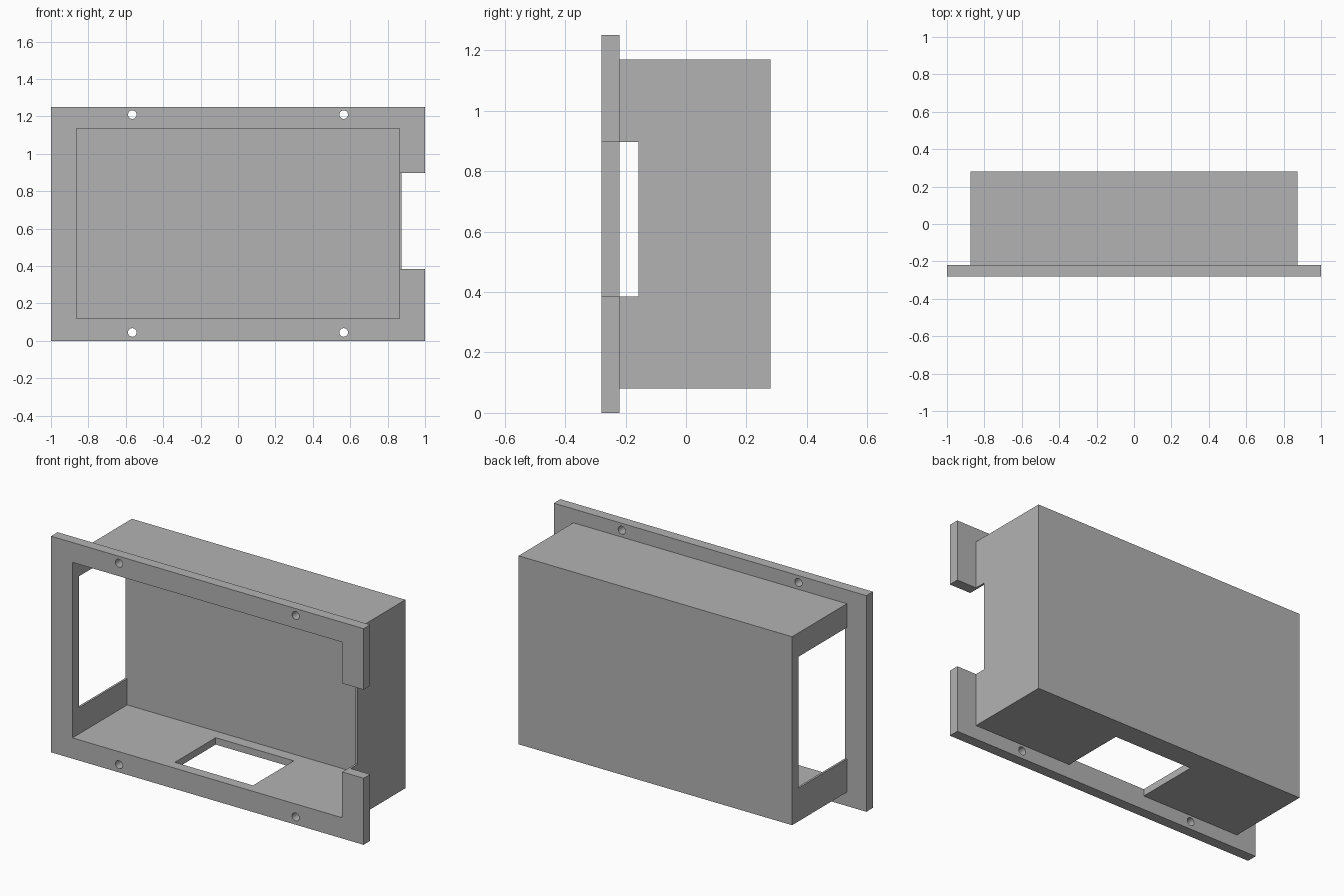
import bpy, math

old = bpy.data.objects.get("Cube")
if old:
    bpy.data.objects.remove(old, do_unlink=True)

grey = bpy.data.materials.new("plain grey")
grey.use_nodes = True
COLOUR = (0.45, 0.45, 0.45, 1)
grey.diffuse_color = COLOUR
grey.node_tree.nodes["Principled BSDF"].inputs["Base Color"].default_value = COLOUR


def block(name, xs, ys, zs):
    """Box spanning the given (low, high) ranges."""
    ranges = (xs, ys, zs)
    bpy.ops.mesh.primitive_cube_add(size=1, location=[(a + b) / 2 for a, b in ranges])
    ob = bpy.context.object
    ob.name = name
    ob.scale = [b - a for a, b in ranges]
    bpy.ops.object.transform_apply(location=True, rotation=False, scale=True)
    ob.data.materials.append(grey)
    return ob


def screw_hole(x, z):
    bpy.ops.mesh.primitive_cylinder_add(vertices=32, radius=0.023, depth=0.3,
                                        location=(x, FLANGE_BACK, z),
                                        rotation=(math.pi / 2, 0, 0))
    bpy.context.object.data.materials.append(grey)
    return bpy.context.object


def cut(target, cutters):
    """Subtract each cutter from the target, then remove it."""
    for cutter in cutters:
        cutter.hide_render = True
        mod = target.modifiers.new("cut", 'BOOLEAN')
        mod.operation = 'DIFFERENCE'
        mod.solver = 'EXACT'
        mod.object = cutter
        bpy.context.view_layer.objects.active = target
        bpy.ops.object.modifier_apply(modifier=mod.name)
        bpy.data.objects.remove(cutter, do_unlink=True)


FRONT, FLANGE_BACK, BACK = -0.28, -0.22, 0.28
INNER_X, INNER_Z, INNER_BACK = (-0.863, 0.863), (0.12, 1.135), 0.22
AHEAD = -0.5                                # cutters start clear of the front
NOTCH_Z = (0.385, 0.897)

# Mounting flange: frame with an open notch on its left and four screw holes
flange = block("mounting_flange", (-1, 1), (FRONT, FLANGE_BACK), (0, 1.25))
cut(flange, [block("opening", INNER_X, (AHEAD, 0), INNER_Z),
             block("notch", (0.8, 1.2), (AHEAD, 0), NOTCH_Z)]
    + [screw_hole(x, z) for x in (-0.565, 0.565) for z in (0.045, 1.21)])

# Housing: hollow box with a side window, a cable notch and a floor window
housing = block("housing", (-0.875, 0.875), (FLANGE_BACK, BACK), (0.08, 1.17))
cut(housing, [block("cavity", INNER_X, (AHEAD, INNER_BACK), INNER_Z),
              block("side_window", (-1, -0.8), (AHEAD, INNER_BACK), (0.272, 1.032)),
              block("cable_notch", (0.8, 1), (AHEAD, -0.157), NOTCH_Z),
              block("floor_window", (-0.25, 0.25), (AHEAD, 0.153), (0, 0.2))])

# Round only the screw hole walls
for ob in (flange, housing):
    bpy.ops.object.select_all(action='DESELECT')
    ob.select_set(True)
    bpy.context.view_layer.objects.active = ob
    bpy.ops.object.shade_smooth_by_angle(angle=math.radians(30))
